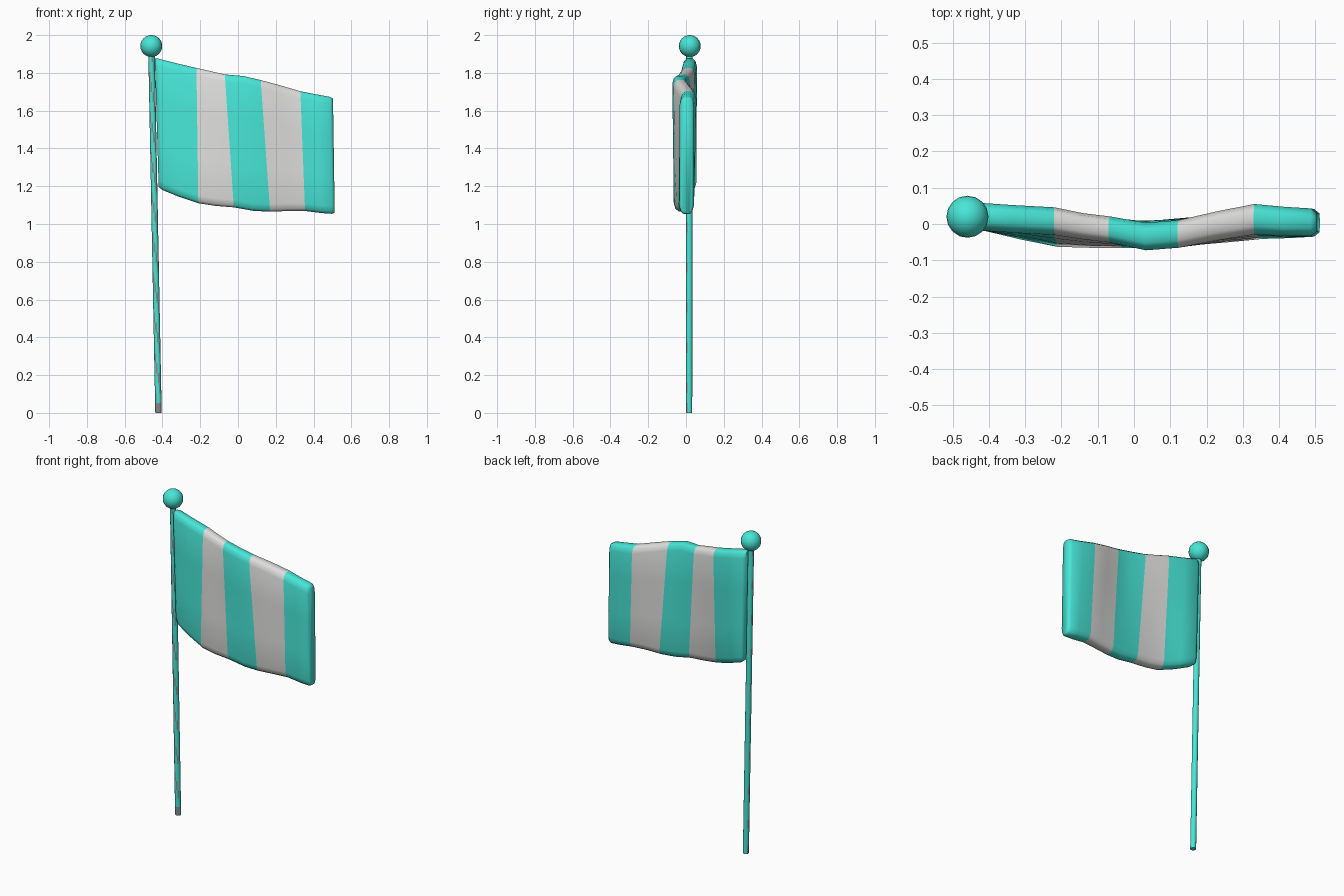
import bpy, bmesh, math
from mathutils import Vector

if "Cube" in bpy.data.objects:
    bpy.data.objects.remove(bpy.data.objects["Cube"])


def material(name, rgb):
    m = bpy.data.materials.new(name)
    m.diffuse_color = (*rgb, 1)
    m.use_nodes = True
    m.node_tree.nodes["Principled BSDF"].inputs["Base Color"].default_value = m.diffuse_color
    return m


teal = material("turquoise", (0.065, 0.79, 0.68))
grey = material("light grey", (0.73, 0.73, 0.72))
worn = material("worn grey", (0.25, 0.25, 0.245))


def finish(name, bm, mats, angle):
    bmesh.ops.recalc_face_normals(bm, faces=bm.faces[:])
    me = bpy.data.meshes.new(name)
    bm.to_mesh(me)
    bm.free()
    for m in mats:
        me.materials.append(m)
    ob = bpy.data.objects.new(name, me)
    bpy.context.collection.objects.link(ob)
    bpy.ops.object.select_all(action='DESELECT')
    ob.select_set(True)
    bpy.context.view_layer.objects.active = ob
    bpy.ops.object.shade_smooth_by_angle(angle=math.radians(angle))
    return ob


# slightly leaning pole, with sparse worn patches on its front left
bm = bmesh.new()
low, high = Vector((-0.421, 0.016, 0)), Vector((-0.458, 0.018, 1.91))
steps = 36
rings = []
for k in range(steps + 1):
    c = low.lerp(high, k / steps)
    rings.append([bm.verts.new(c + Vector((0.017 * math.cos(a), 0.017 * math.sin(a), 0)))
                  for a in (i * math.tau / 12 for i in range(12))])
for k in range(steps):
    for i in range(12):
        j = (i + 1) % 12
        f = bm.faces.new((rings[k][i], rings[k][j], rings[k + 1][j], rings[k + 1][i]))
        facing = math.cos((i + 0.5) * math.tau / 12 - math.radians(240))
        if facing > 0.2 and (k == 0 or (k + i) % 4 == 0):
            f.material_index = 1
for r in (rings[0], rings[-1]):
    bm.faces.new(r)
finish("pole", bm, [teal, worn], 40)

# ball finial
bm = bmesh.new()
bmesh.ops.create_uvsphere(bm, u_segments=16, v_segments=12, radius=0.058)
bmesh.ops.translate(bm, verts=bm.verts[:], vec=(-0.459, 0.02, 1.942))
finish("finial_ball", bm, [teal], 60)

# waving flag: top x, z, y / bottom x, z, y / half thickness
columns = [
    (-0.440, 1.875, 0.020, -0.420, 1.195, 0.020, 0.026),
    (-0.420, 1.875, 0.020, -0.400, 1.180, 0.017, 0.038),
    (-0.330, 1.852, 0.015, -0.315, 1.145, -0.005, 0.038),
    (-0.220, 1.826, 0.010, -0.210, 1.110, -0.027, 0.038),
    (-0.140, 1.808, -0.005, -0.120, 1.096, -0.031, 0.036),
    (-0.070, 1.792, -0.014, -0.022, 1.088, -0.031, 0.036),
    (0.030, 1.783, -0.035, 0.080, 1.070, -0.026, 0.038),
    (0.120, 1.762, -0.028, 0.170, 1.065, -0.018, 0.038),
    (0.220, 1.735, -0.006, 0.270, 1.069, -0.010, 0.040),
    (0.330, 1.703, 0.014, 0.355, 1.069, 0.000, 0.042),
    (0.410, 1.687, 0.008, 0.440, 1.058, 0.001, 0.040),
    (0.487, 1.673, 0.005, 0.497, 1.054, 0.003, 0.038),
    (0.503, 1.665, 0.005, 0.512, 1.060, 0.003, 0.026),
]
# rounded side profile: edge (1 top, 0 bottom) or fraction, inset, width
side = [(1, 0, 0.45), (1, 0.012, 0.8), (1, 0.04, 1), (0.67, 0, 1), (0.33, 0, 1),
        (0, 0.04, 1), (0, 0.012, 0.8), (0, 0, 0.45)]
profile = [(t, d, -w) for t, d, w in side] + [(t, d, w) for t, d, w in reversed(side)]

bm = bmesh.new()
rings = []
for xt, zt, yt, xb, zb, yb, h in columns:
    ring = []
    for t, d, w in profile:
        z = zb + (zt - zb) * t + (d if t == 0 else -d if t == 1 else 0)
        f = (z - zb) / (zt - zb)
        ring.append(bm.verts.new((xb + (xt - xb) * f, yb + (yt - yb) * f + w * h, z)))
    rings.append(ring)
stripe = [0, 0, 0, 1, 1, 0, 0, 1, 1, 0, 0, 0]
n = len(profile)
for k, s in enumerate(stripe):
    for i in range(n):
        j = (i + 1) % n
        f = bm.faces.new((rings[k][i], rings[k][j], rings[k + 1][j], rings[k + 1][i]))
        f.material_index = s
for r in (rings[0], rings[-1]):
    bm.faces.new(r)
finish("striped_flag", bm, [teal, grey], 75)
